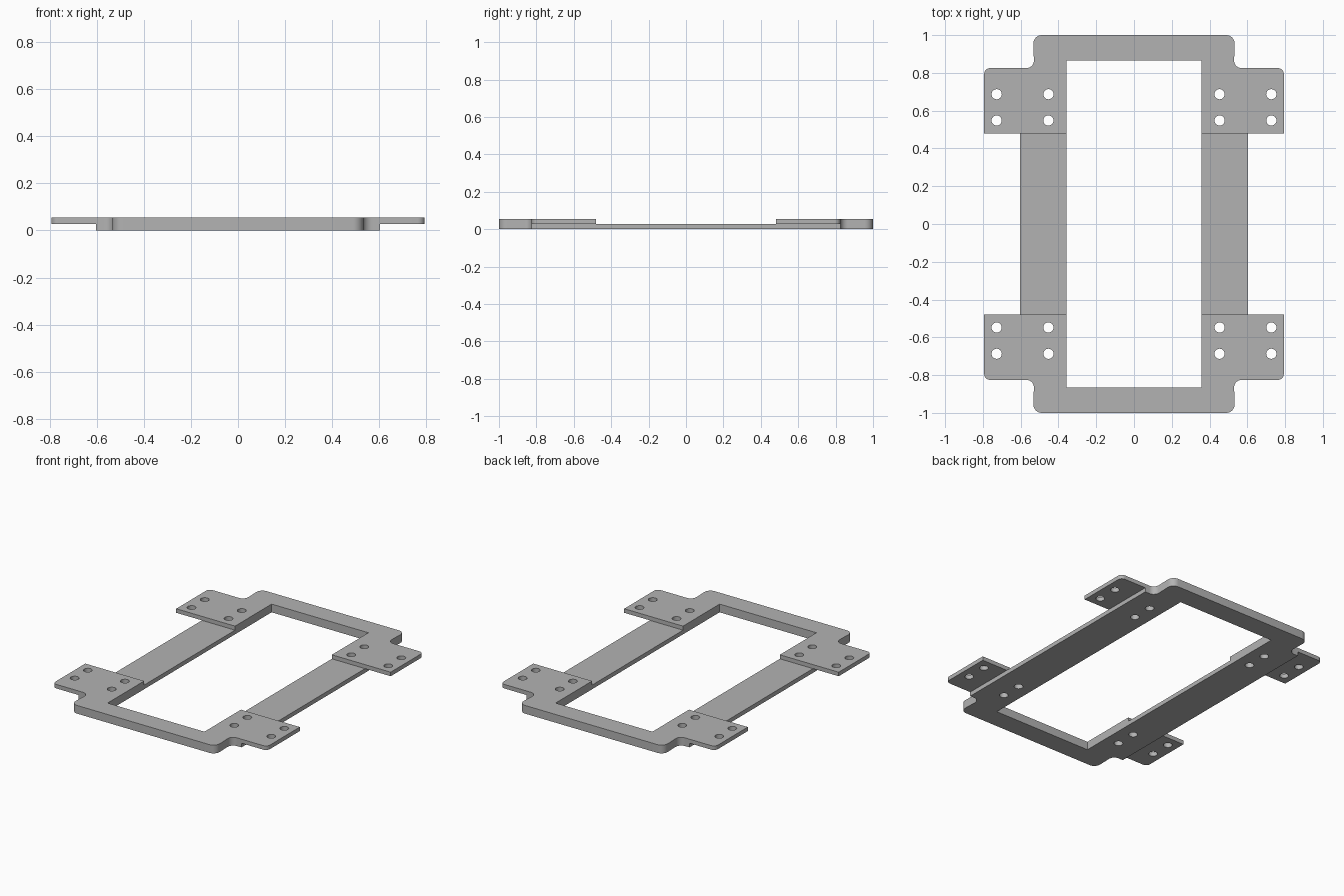
import bpy, bmesh, math

if "Cube" in bpy.data.objects:
    bpy.data.objects.remove(bpy.data.objects["Cube"])

T, STEP = 0.055, 0.028      # full thickness, height of the lower layer
Y_TAB, Y_END = 0.48, 0.825  # tab span along y


def arc(cx, cy, r, a0, a1, n=8):
    return [(cx + r * math.cos(math.radians(a0 + (a1 - a0) * i / n)),
             cy + r * math.sin(math.radians(a0 + (a1 - a0) * i / n))) for i in range(n + 1)]


def box(name, x0, x1, y0, y1, z0, z1):
    bm = bmesh.new()
    bmesh.ops.create_cube(bm, size=1)
    for v in bm.verts:
        v.co = (x1 if v.co.x > 0 else x0, y1 if v.co.y > 0 else y0, z1 if v.co.z > 0 else z0)
    me = bpy.data.meshes.new(name)
    bm.to_mesh(me)
    bm.free()
    ob = bpy.data.objects.new(name, me)
    bpy.context.collection.objects.link(ob)
    ob.hide_render = True
    return ob


# Outline of one quarter: tab, fillet and rounded end, mirrored round
quarter = [(0.603, Y_TAB), (0.793, Y_TAB)]
quarter += arc(0.763, Y_END - 0.03, 0.03, 0, 90)
quarter += arc(0.57, Y_END + 0.04, 0.04, 270, 180)
quarter += arc(0.488, 0.955, 0.045, 0, 90)
half = quarter + [(-x, y) for x, y in reversed(quarter)]
outline = half + [(x, -y) for x, y in reversed(half)]

# Window opening and bolt holes
loops = [outline, [(0.358, 0.866), (-0.358, 0.866), (-0.358, -0.866), (0.358, -0.866)]]
for x in (-0.727, -0.453, 0.453, 0.727):
    for y in (-0.687, -0.548, 0.548, 0.687):
        loops.append(arc(x, y, 0.027, 0, 360, 24)[:-1])

# Frame plate: filled outline, extruded
bm = bmesh.new()
edges = []
for loop in loops:
    vs = [bm.verts.new((x, y, 0)) for x, y in loop]
    edges += [bm.edges.new((vs[i - 1], vs[i])) for i in range(len(vs))]
bmesh.ops.triangle_fill(bm, edges=edges, use_beauty=True, use_dissolve=False)
ext = bmesh.ops.extrude_face_region(bm, geom=bm.faces[:])
for g in ext["geom"]:
    if isinstance(g, bmesh.types.BMVert):
        g.co.z = T
bmesh.ops.recalc_face_normals(bm, faces=bm.faces[:])
mesh = bpy.data.meshes.new("mounting_frame")
bm.to_mesh(mesh)
bm.free()
frame = bpy.data.objects.new("mounting_frame", mesh)
bpy.context.collection.objects.link(frame)

# Step down the long rails, and thin the tabs from below
cutters = [box("rail_step_cutter", -1, 1, -Y_TAB, Y_TAB, STEP, 0.2),
           box("right_tab_cutter", 0.603, 1, -0.9, 0.9, -0.1, STEP),
           box("left_tab_cutter", -1, -0.603, -0.9, 0.9, -0.1, STEP)]
for c in cutters:
    m = frame.modifiers.new(c.name, "BOOLEAN")
    m.operation, m.solver, m.object = "DIFFERENCE", "EXACT", c
bpy.context.view_layer.update()
dg = bpy.context.evaluated_depsgraph_get()
frame_mesh = bpy.data.meshes.new_from_object(frame.evaluated_get(dg))
frame.modifiers.clear()
frame.data = frame_mesh
for c in cutters:
    bpy.data.objects.remove(c)

# Colour and shading
grey = bpy.data.materials.new("grey metal")
grey.diffuse_color = (0.45, 0.45, 0.45, 1)
grey.use_nodes = True
grey.node_tree.nodes["Principled BSDF"].inputs["Base Color"].default_value = grey.diffuse_color
frame.data.materials.clear()
frame.data.materials.append(grey)
bpy.context.view_layer.objects.active = frame
frame.select_set(True)
bpy.ops.object.shade_smooth_by_angle(angle=math.radians(30))
